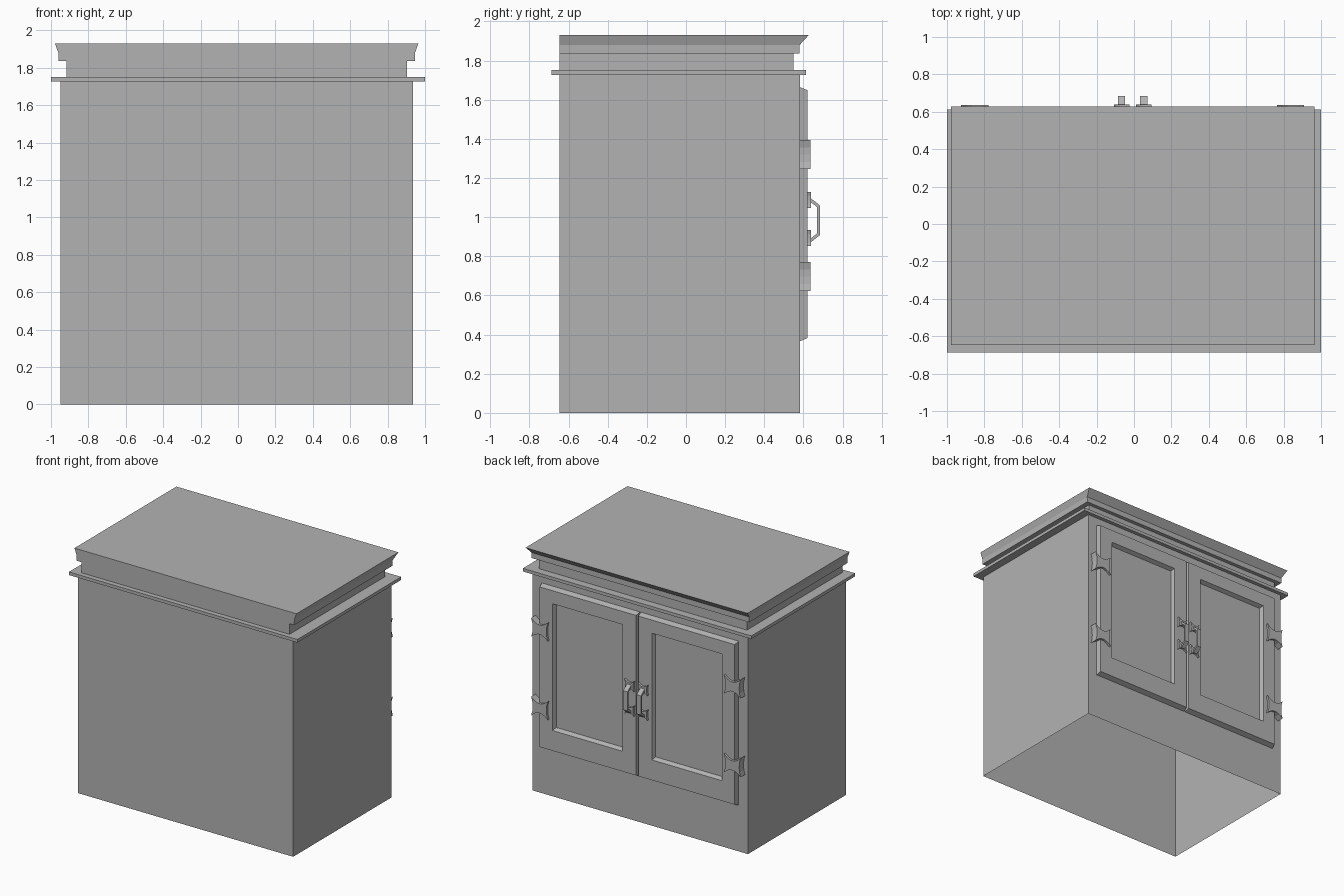
import bpy, bmesh

cube = bpy.data.objects.get("Cube")
if cube:
    bpy.data.objects.remove(cube)

grey = bpy.data.materials.new("plain grey")
grey.use_nodes = True
grey.diffuse_color = (0.45, 0.45, 0.45, 1)
grey.node_tree.nodes["Principled BSDF"].inputs["Base Color"].default_value = (0.45, 0.45, 0.45, 1)

MID = -0.007  # centre line of the cabinet


def loft(name, rings, cap_start=True, cap_end=True):
    """Skin a list of equally long point rings, with optional end caps."""
    bm = bmesh.new()
    rows = [[bm.verts.new(p) for p in ring] for ring in rings]
    n = len(rows[0])
    for a, b in zip(rows, rows[1:]):
        for i in range(n):
            j = (i + 1) % n
            bm.faces.new((a[i], a[j], b[j], b[i]))
    if cap_start:
        bm.faces.new(rows[0])
    if cap_end:
        bm.faces.new(rows[-1])
    bmesh.ops.recalc_face_normals(bm, faces=bm.faces)
    mesh = bpy.data.meshes.new(name)
    bm.to_mesh(mesh)
    bm.free()
    mesh.materials.append(grey)
    obj = bpy.data.objects.new(name, mesh)
    bpy.context.collection.objects.link(obj)
    return obj


def level(half_width, y0, y1, z, mid=MID):
    x0, x1 = mid - half_width, mid + half_width
    return [(x0, y0, z), (x1, y0, z), (x1, y1, z), (x0, y1, z)]


def upright(x0, x1, z0, z1, y):
    return [(x0, y, z0), (x1, y, z0), (x1, y, z1), (x0, y, z1)]


def bow_tie(name, x, z, w, h, y0, y1):
    """Plate with flared corners and hollow sides."""
    quarter = [(0.83 * w, 0), (0.86 * w, 0.5 * h), (w, h),
               (0.55 * w, 0.66 * h), (0.2 * w, 0.52 * h)]
    right = quarter + [(-a, b) for a, b in reversed(quarter)]
    outline = right + [(a, -b) for a, b in reversed(right[1:-1])]
    loft(name, [[(x + a, y, z + b) for a, b in outline] for y in (y0, y1)])


# Carcass, open underneath
loft("carcass", [level(0.943, -0.647, 0.582, z) for z in (0, 1.727)], False, False)

# Stepped top
loft("ledge", [level(1, -0.686, 0.612, z, 0) for z in (1.727, 1.752)])
loft("neck", [level(0.911, -0.647, 0.55, z) for z in (1.752, 1.836)])
loft("crown", [level(0.952, -0.647, 0.58, 1.836), level(0.953, -0.647, 0.58, 1.879),
               level(0.972, -0.647, 0.628, 1.931)])

for side, s in (("left", 1), ("right", -1)):
    def X(d):
        return MID + s * d

    # Door with a sunken panel
    loft(side + "_door", [
        upright(X(0.004), X(0.862), 0.366, 1.664, 0.582),
        upright(X(0.010), X(0.854), 0.382, 1.649, 0.62),
        upright(X(0.128), X(0.742), 0.542, 1.545, 0.62),
        upright(X(0.140), X(0.730), 0.558, 1.530, 0.59)], cap_start=False)

    # Hinges
    for place, z in (("upper", 1.319), ("lower", 0.696)):
        bow_tie(f"{side}_{place}_hinge", X(0.844), z, 0.073, 0.074, 0.582, 0.637)

    # Handle with its two mounts
    for place, z in (("upper", 1.088), ("lower", 0.893)):
        bow_tie(f"{side}_{place}_handle_mount", X(0.059), z, 0.041, 0.041, 0.62, 0.638)
    bar = [(0.636, 1.098), (0.684, 1.06), (0.684, 0.908), (0.636, 0.87),
           (0.636, 0.89), (0.669, 0.916), (0.669, 1.052), (0.636, 1.078)]
    loft(side + "_handle", [[(X(d), y, z) for y, z in bar] for d in (0.04, 0.078)])
